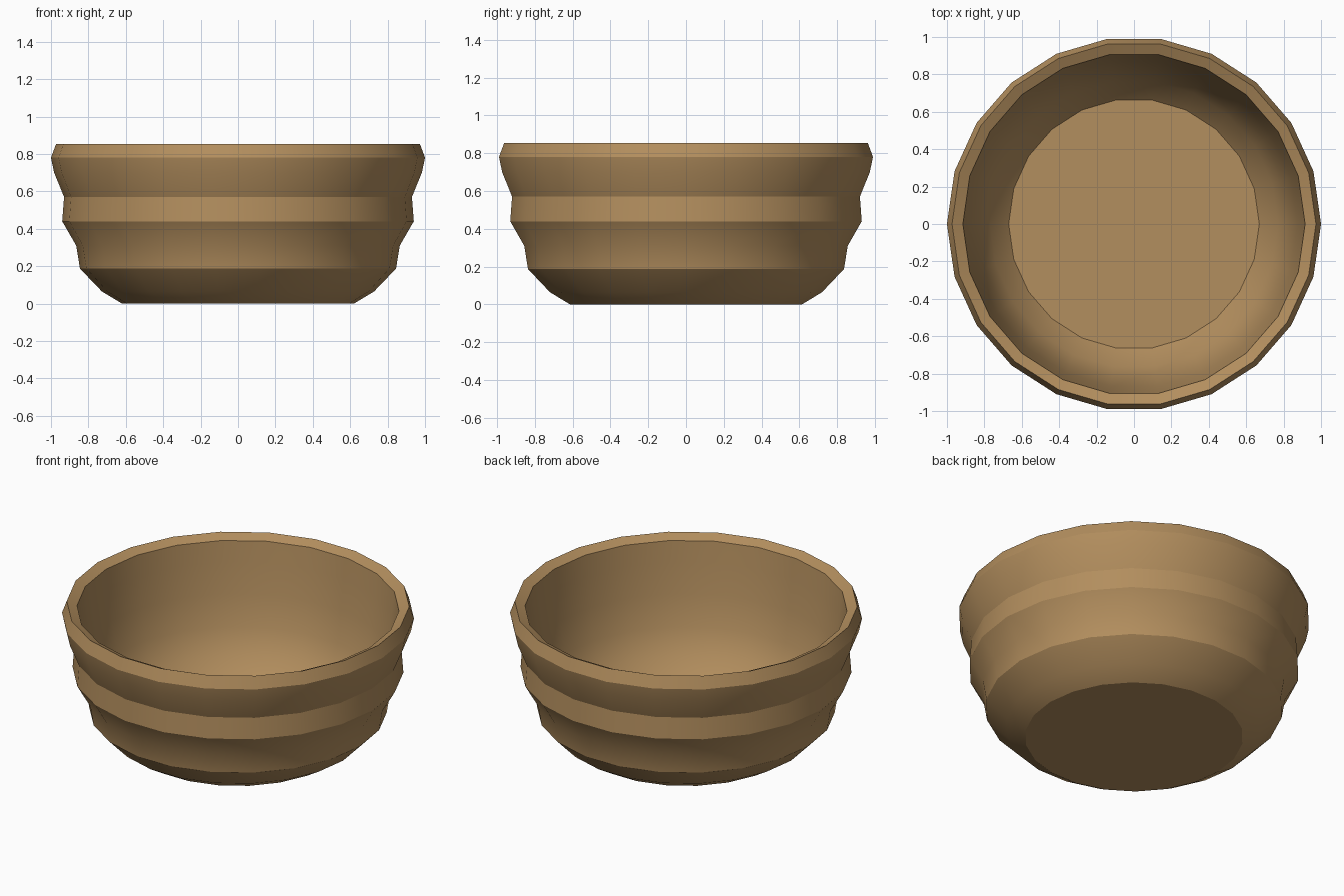
import bpy, bmesh, math

if "Cube" in bpy.data.objects:
    bpy.data.objects.remove(bpy.data.objects["Cube"])

SIDES = 22

# Wall section (radius, height): outside going up, over the rim, then down inside
PROFILE = [
    (0.62, 0.0), (0.727, 0.064), (0.845, 0.187), (0.865, 0.31), (0.94, 0.44),
    (0.93, 0.57), (0.983, 0.70), (1.0, 0.78), (0.973, 0.853),
    (0.915, 0.825), (0.90, 0.70), (0.875, 0.51), (0.835, 0.32),
    (0.77, 0.17), (0.67, 0.065),
]

clay = bpy.data.materials.new("tan clay")
clay.diffuse_color = (0.45, 0.272, 0.112, 1.0)
clay.use_nodes = True
clay.node_tree.nodes["Principled BSDF"].inputs["Base Color"].default_value = clay.diffuse_color

# Revolve the section into rings
bm = bmesh.new()
rings = []
for r, z in PROFILE:
    rings.append([bm.verts.new((r * math.cos(2 * math.pi * i / SIDES),
                                r * math.sin(2 * math.pi * i / SIDES), z))
                  for i in range(SIDES)])
for low, high in zip(rings, rings[1:]):
    for i in range(SIDES):
        j = (i + 1) % SIDES
        bm.faces.new((low[i], low[j], high[j], high[i]))

# Underside and inner floor
bm.faces.new(list(reversed(rings[0])))
bm.faces.new(rings[-1])
bmesh.ops.recalc_face_normals(bm, faces=bm.faces)

mesh = bpy.data.meshes.new("bowl")
bm.to_mesh(mesh)
bm.free()
mesh.materials.append(clay)
bowl = bpy.data.objects.new("bowl", mesh)
bpy.context.collection.objects.link(bowl)

# Smooth the walls but keep the ridges crisp
bpy.context.view_layer.objects.active = bowl
bowl.select_set(True)
bpy.ops.object.shade_smooth_by_angle(angle=math.radians(25))
